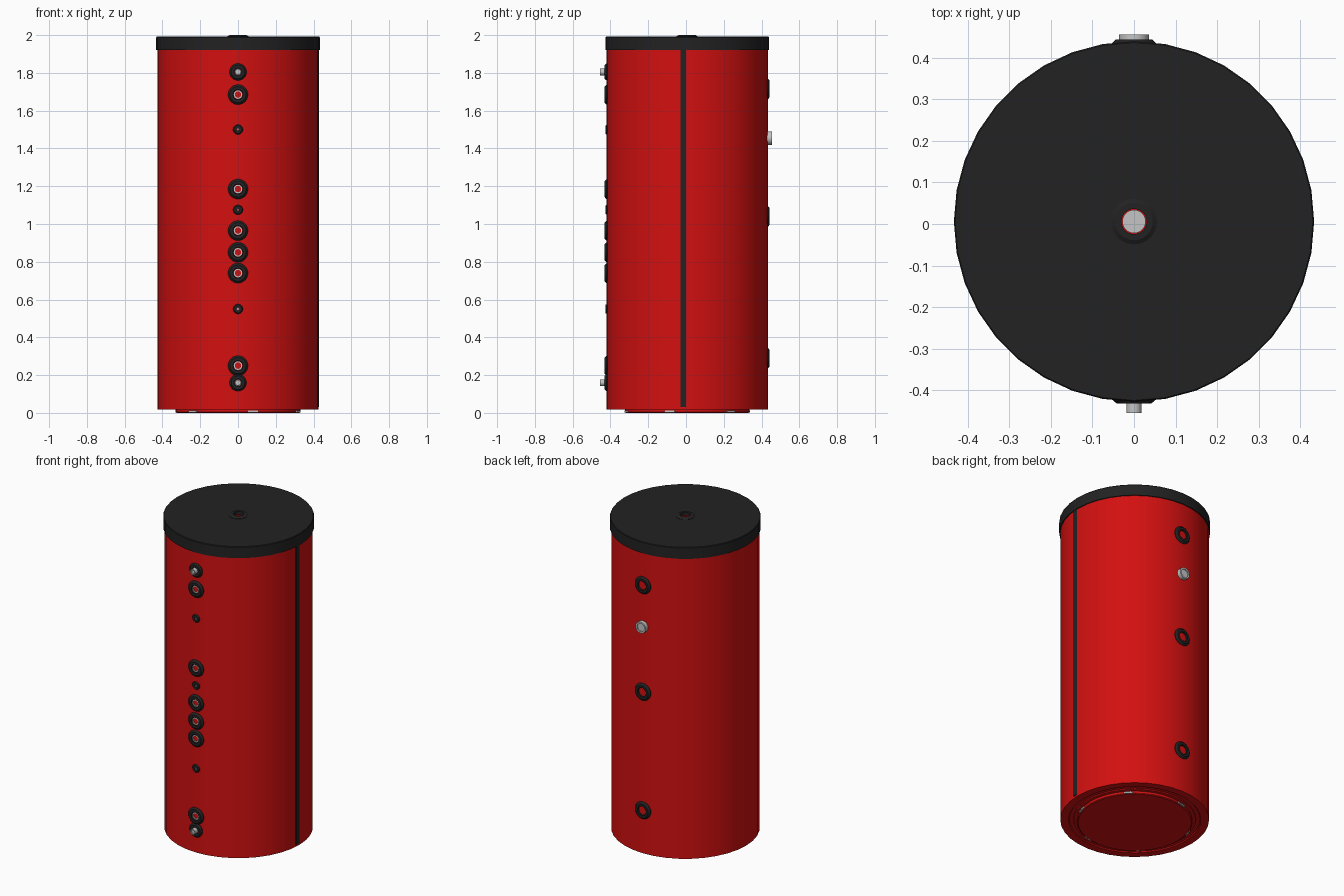
import bpy, bmesh
from math import cos, sin, tau, radians
from mathutils import Matrix, Vector

cube = bpy.data.objects.get("Cube")
if cube:
    bpy.data.objects.remove(cube)


def material(name, rgb):
    m = bpy.data.materials.new(name)
    m.use_nodes = True
    m.diffuse_color = (*rgb, 1)
    m.node_tree.nodes["Principled BSDF"].inputs["Base Color"].default_value = (*rgb, 1)
    return m


RED = material("red enamel", (0.65, 0.005, 0.005))
BLACK = material("black plastic", (0.016, 0.016, 0.016))
METAL = material("pale metal", (0.56, 0.56, 0.56))

CY = 0.006       # axis of the tank
R = 0.427        # tank radius
FRONT = Matrix.Rotation(radians(90), 4, "X")
BACK = Matrix.Rotation(radians(-90), 4, "X")


def finish(name, bm, mat, smooth=True):
    bmesh.ops.recalc_face_normals(bm, faces=bm.faces)
    mesh = bpy.data.meshes.new(name)
    bm.to_mesh(mesh)
    bm.free()
    mesh.materials.append(mat)
    ob = bpy.data.objects.new(name, mesh)
    bpy.context.collection.objects.link(ob)
    if smooth:
        bpy.ops.object.select_all(action="DESELECT")
        ob.select_set(True)
        bpy.context.view_layer.objects.active = ob
        bpy.ops.object.shade_smooth_by_angle(angle=radians(30))
    return ob


def lathe(name, profile, mat, place, sides=36, closed=False):
    """Revolve (radius, height) points; open ends on the axis become caps."""
    bm = bmesh.new()
    rings = []
    for r, h in profile:
        n = sides if r > 0 else 1
        rings.append([bm.verts.new((r * cos(tau * i / sides), r * sin(tau * i / sides), h))
                      for i in range(n)])
    pairs = list(zip(rings, rings[1:]))
    if closed:
        pairs.append((rings[-1], rings[0]))
    for a, b in pairs:
        for i in range(sides):
            j = (i + 1) % sides
            quad = [a[i % len(a)], a[j % len(a)], b[j % len(b)], b[i % len(b)]]
            bm.faces.new(list(dict.fromkeys(quad)))
    bm.transform(place)
    return finish(name, bm, mat)


def box(name, lo, hi, mat, turn=Matrix()):
    lo, hi = Vector(lo), Vector(hi)
    bm = bmesh.new()
    bmesh.ops.create_cube(bm, size=1)
    bm.transform(Matrix.Translation((0, CY, 0)) @ turn @ Matrix.Translation((lo + hi) / 2)
                 @ Matrix.Diagonal((*(hi - lo), 1)))
    return finish(name, bm, mat, False)


def wall(z, turn):
    """Frame on the tank wall with local z pointing outward."""
    side = -1 if turn is FRONT else 1
    return Matrix.Translation((0, CY + side * R, z)) @ turn


AXIS = Matrix.Translation((0, CY, 0))

# Tank jacket with a shallow groove below and a socket well in the top
lathe("tank_jacket", [(0, 0.018), (0.35, 0.018), (0.352, 0.024), (0.375, 0.024),
                      (0.38, 0.018), (R, 0.018), (R, 1.975), (0.03, 1.975),
                      (0.03, 1.9), (0, 1.9)], RED, AXIS)
lathe("base_plate", [(0, 0), (0.325, 0), (0.33, 0.004), (0.33, 0.02), (0, 0.02)], RED, AXIS)

# Lid with raised collar round the top socket
lathe("lid", [(0.42, 1.92), (0.433, 1.92), (0.433, 1.988), (0.43, 1.992),
              (0.03, 1.992), (0.03, 1.98), (0.42, 1.98)], BLACK, AXIS, closed=True)
lathe("lid_collar", [(0.055, 1.988), (0.055, 1.994), (0.045, 2.0), (0.03, 2.0),
                     (0.03, 1.988)], BLACK, AXIS, closed=True)
lathe("top_socket", [(0, 1.912), (0.028, 1.912), (0.028, 1.898), (0, 1.898)], METAL, AXIS)

# Jacket seam on the left side
box("seam_strip", (R - 0.01, -0.035, 0.03), (R + 0.002, -0.005, 1.925), BLACK)

# Metal tabs round the base plate
for k in range(6):
    box(f"base_tab_{k + 1}", (0.315, -0.028, 0.003), (0.336, 0.028, 0.012), METAL,
        Matrix.Rotation(radians(44 + 60 * k), 4, "Z"))


def rosette(name, z, turn, r, hole, rise=0.01):
    lathe(name, [(r, -0.02), (r, 0), (r * 0.8, rise), (hole * 1.1, rise),
                 (hole, rise - 0.002), (hole, -0.02)], BLACK, wall(z, turn), 24, True)


def pipe(name, z, turn, r, reach, bore):
    lathe(name, [(r, -0.02), (r, reach), (bore, reach), (bore, reach - 0.008),
                 (0, reach - 0.008)], METAL, wall(z, turn), 16)


# Front connections
for i, z in enumerate((1.685, 1.185, 0.965, 0.85, 0.74, 0.25)):
    rosette(f"front_rosette_{i + 1}", z, FRONT, 0.053, 0.025)
    pipe(f"front_socket_{i + 1}", z, FRONT, 0.023, 0.004, 0.017)
for i, z in enumerate((1.805, 0.16)):
    rosette(f"pipe_rosette_{i + 1}", z, FRONT, 0.045, 0.019)
    pipe(f"front_pipe_{i + 1}", z, FRONT, 0.018, 0.033, 0.012)
for i, z in enumerate((1.5, 1.075, 0.55)):
    rosette(f"sensor_rosette_{i + 1}", z, FRONT, 0.026, 0.007, 0.006)
    pipe(f"sensor_socket_{i + 1}", z, FRONT, 0.006, 0.003, 0.004)

# Back connections
for i, z in enumerate((1.715, 1.04, 0.29)):
    rosette(f"back_rosette_{i + 1}", z, BACK, 0.055, 0.028)
pipe("back_fitting", 1.455, BACK, 0.036, 0.022, 0.026)
